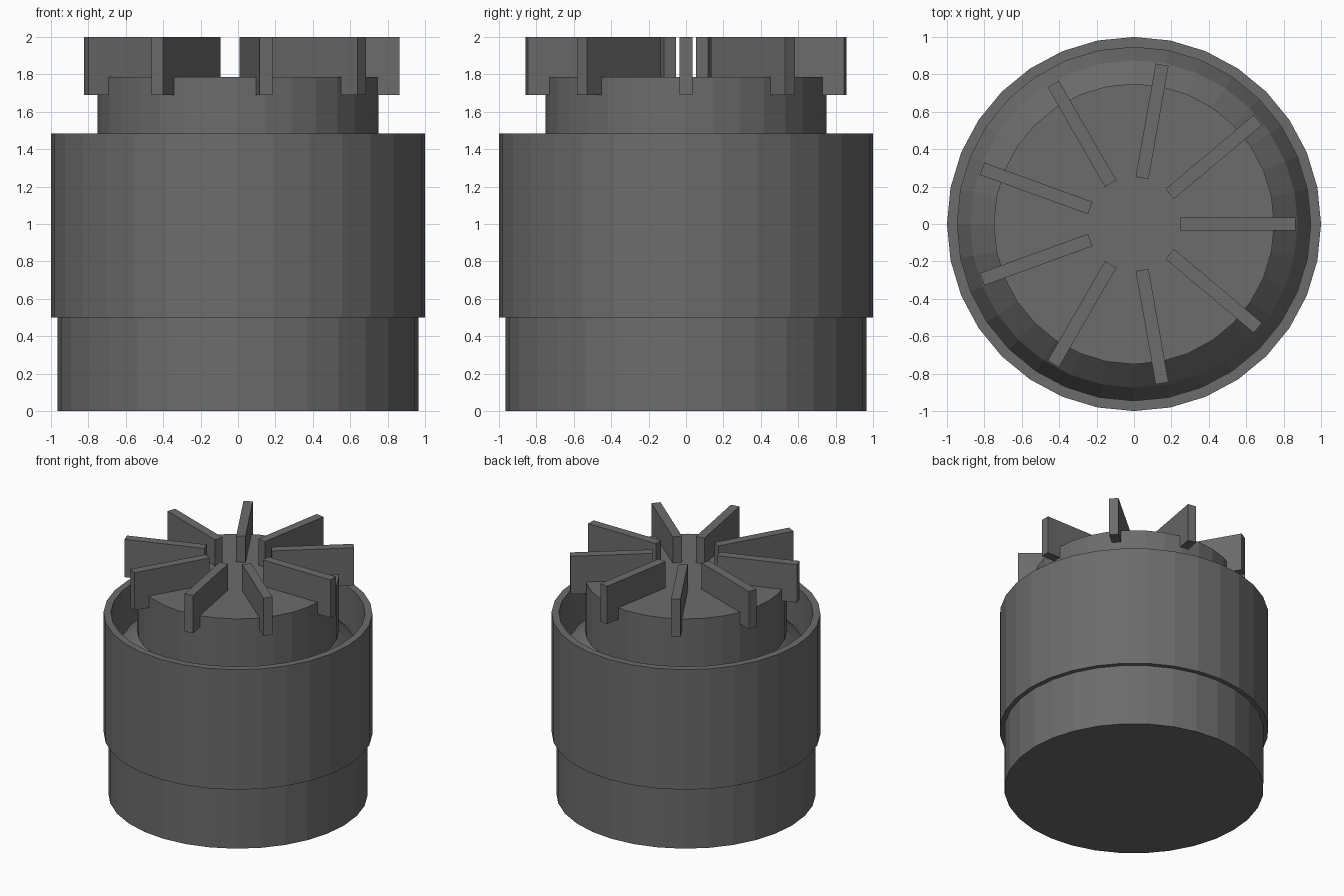
import bpy, bmesh, math
from mathutils import Matrix

if "Cube" in bpy.data.objects:
    bpy.data.objects.remove(bpy.data.objects["Cube"])

SEGMENTS = 32
grey = bpy.data.materials.new("dark_grey")
grey.diffuse_color = (0.15, 0.15, 0.15, 1)
grey.use_nodes = True
grey.node_tree.nodes["Principled BSDF"].inputs["Base Color"].default_value = grey.diffuse_color


def finish(name, bm):
    bmesh.ops.recalc_face_normals(bm, faces=bm.faces)
    mesh = bpy.data.meshes.new(name)
    bm.to_mesh(mesh)
    bm.free()
    mesh.materials.append(grey)
    obj = bpy.data.objects.new(name, mesh)
    bpy.context.collection.objects.link(obj)
    return obj


def lathe(name, profile, closed=False):
    """Revolve (radius, z) points around z; open profiles get end caps."""
    bm = bmesh.new()
    rings = []
    for r, z in profile:
        rings.append([bm.verts.new((r * math.cos(math.tau * i / SEGMENTS),
                                    r * math.sin(math.tau * i / SEGMENTS), z))
                      for i in range(SEGMENTS)])
    pairs = list(zip(rings, rings[1:]))
    if closed:
        pairs.append((rings[-1], rings[0]))
    else:
        bm.faces.new(rings[0])
        bm.faces.new(rings[-1])
    for a, b in pairs:
        for i in range(SEGMENTS):
            j = (i + 1) % SEGMENTS
            bm.faces.new((a[i], a[j], b[j], b[i]))
    return finish(name, bm)


# Canister: base, sleeve with a raised rim, sloped shoulder and raised core
lathe("canister", [(0.965, 0), (0.965, 0.5), (1.0, 0.5), (1.0, 1.485),
                   (0.945, 1.485), (0.945, 1.08), (0.875, 1.22),
                   (0.75, 1.34), (0.75, 1.785)])

# Nine radial fins set into the top of the core
FINS = 9
for k in range(FINS):
    bm = bmesh.new()
    bmesh.ops.create_cube(bm, size=1)
    bm.transform(Matrix.Rotation(math.tau * k / FINS, 4, 'Z')
                 @ Matrix.Translation((0.557, 0, 1.845))
                 @ Matrix.Diagonal((0.615, 0.07, 0.31, 1)))
    finish(f"fin_{k + 1}", bm)
